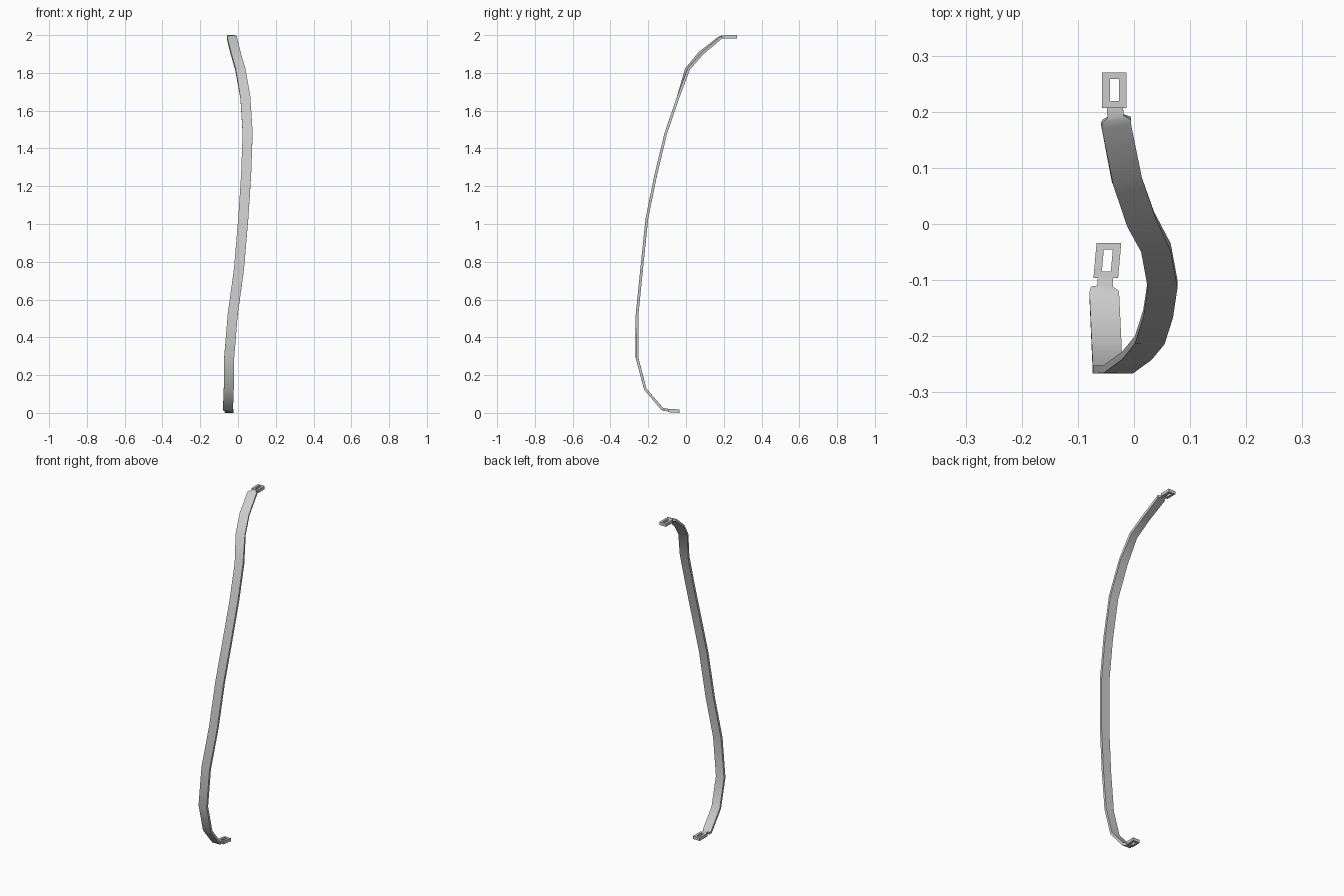
import bpy, bmesh
from mathutils import Vector, Matrix

if "Cube" in bpy.data.objects:
    bpy.data.objects.remove(bpy.data.objects["Cube"])

THICK = 0.014


def finish(name, bm, angle):
    bmesh.ops.recalc_face_normals(bm, faces=bm.faces)
    me = bpy.data.meshes.new(name)
    bm.to_mesh(me)
    bm.free()
    ob = bpy.data.objects.new(name, me)
    bpy.context.collection.objects.link(ob)
    bpy.ops.object.select_all(action='DESELECT')
    ob.select_set(True)
    bpy.context.view_layer.objects.active = ob
    bpy.ops.object.shade_smooth_by_angle(angle=angle)
    return ob


# Flat strap: rectangular section swept along (x, y, z, width, twist)
W = 0.053
path = [
    (-.051, -.097, .015, .028, 0), (-.051, -.112, .017, .028, 0),
    (-.052, -.117, .018, .050, 0), (-.053, -.126, .021, W, 0),
    (-.049, -.215, .125, W, 0), (-.047, -.259, .29, W, 0),
    (-.028, -.259, .52, W, 0), (.005, -.235, .76, W, 0),
    (.028, -.207, 1.03, W, 0), (.043, -.160, 1.26, W, 0),
    (.051, -.107, 1.48, W, 0), (.039, -.042, 1.67, W, 0),
    (.012, .008, 1.82, W, .22), (-.013, .080, 1.905, W, .24),
    (-.032, .177, 1.983, W, .12), (-.031, .186, 1.988, .051, 0),
    (-.033, .192, 1.990, .029, 0), (-.034, .209, 1.990, .029, 0)]
bm = bmesh.new()
pts = [Vector(p[:3]) for p in path]
prev = None
for i, (p, row) in enumerate(zip(pts, path)):
    a = (p - pts[i - 1]).normalized() if i else Vector()
    b = (pts[i + 1] - p).normalized() if i < len(pts) - 1 else Vector()
    t = (a + b).normalized()
    w = Vector((1, 0, 0))
    w = (w - w.dot(t) * t).normalized()
    w = Matrix.Rotation(row[4], 3, t) @ w
    n = w.cross(t) * THICK / 2
    w = w * row[3] / 2
    ring = [bm.verts.new(p + q) for q in (w + n, n - w, -w - n, w - n)]
    if prev:
        for k in range(4):
            bm.faces.new((prev[k], prev[k - 1], ring[k - 1], ring[k]))
    else:
        bm.faces.new(ring)
    prev = ring
bm.faces.new(prev)
finish("strap", bm, 1.1)


# Slotted end loops: rectangular frames, sheared in x and tilted in z
def end_loop(name, x, y, z, shear, slope, depth):
    bm = bmesh.new()
    loops = []
    for hw, hl in ((.022, .0315), (.008, .0195)):
        for s in (-1, 1):
            loops.append([bm.verts.new((x + u * hw + shear * v * hl, y + v * hl,
                                        z + slope * v * hl + s * depth / 2))
                          for u, v in ((-1, -1), (1, -1), (1, 1), (-1, 1))])
    ob, ot, ib, it = loops
    for l1, l2 in ((ob, ot), (ot, it), (it, ib), (ib, ob)):
        for k in range(4):
            bm.faces.new((l1[k - 1], l1[k], l2[k], l2[k - 1]))
    finish(name, bm, 0.6)


end_loop("top_end_loop", -.035, .2385, 1.991, 0, 0, .018)
end_loop("bottom_end_loop", -.0475, -.065, .011, .09, -.06, .018)
